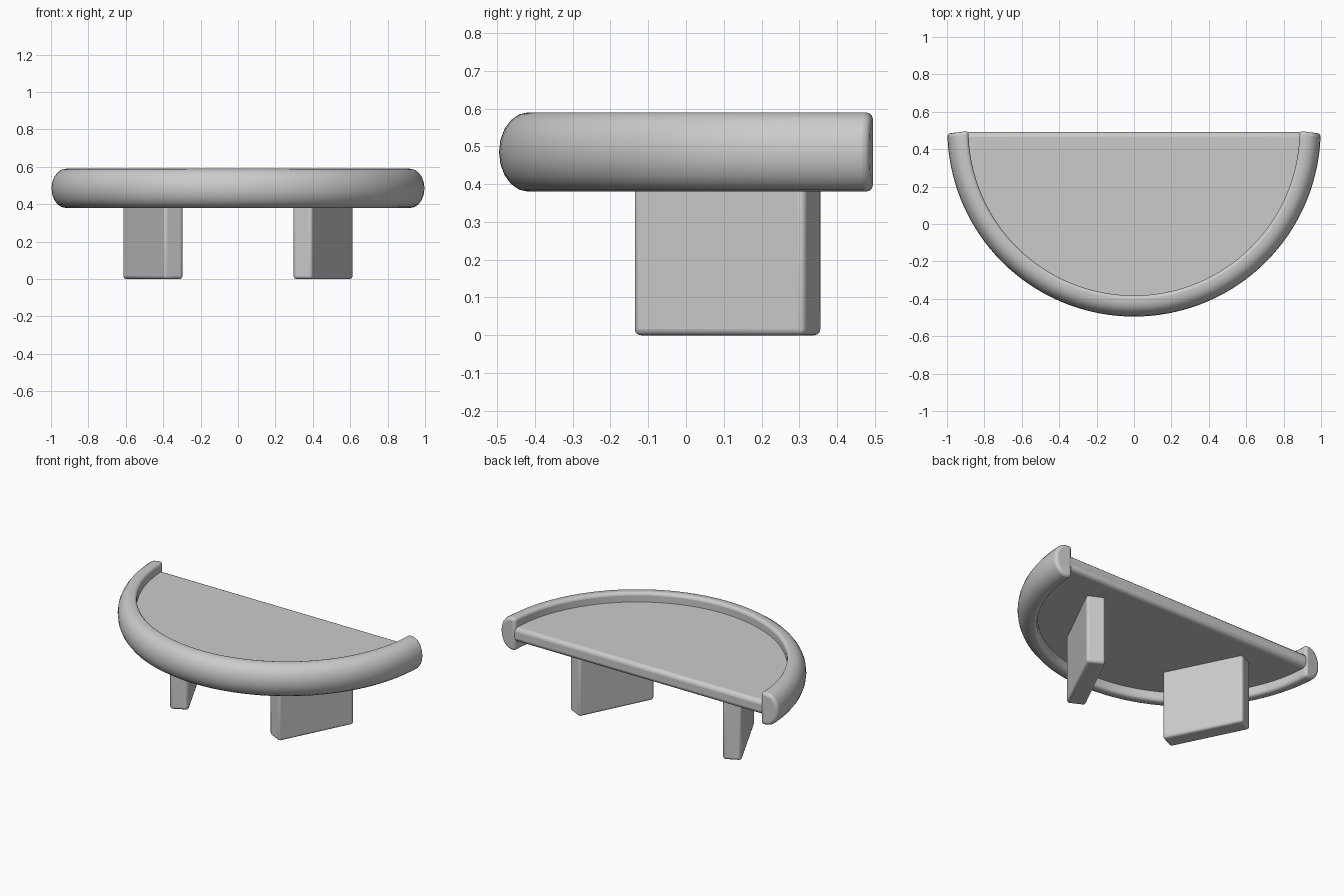
import bpy, bmesh, math

if "Cube" in bpy.data.objects:
    bpy.data.objects.remove(bpy.data.objects["Cube"])

CY = 0.503          # centre of the half circle
Z_MID = 0.485       # mid height of rim and board
STEPS = 64


def finish(name, bm, bevel, segments):
    bmesh.ops.recalc_face_normals(bm, faces=bm.faces)
    mesh = bpy.data.meshes.new(name)
    bm.to_mesh(mesh)
    bm.free()
    obj = bpy.data.objects.new(name, mesh)
    bpy.context.collection.objects.link(obj)
    mod = obj.modifiers.new("soft_edges", 'BEVEL')
    mod.width = bevel
    mod.segments = segments
    mod.limit_method = 'ANGLE'
    mod.angle_limit = math.radians(50)
    mod.use_clamp_overlap = False
    bpy.ops.object.select_all(action='DESELECT')
    obj.select_set(True)
    bpy.context.view_layer.objects.active = obj
    bpy.ops.object.shade_smooth_by_angle(angle=math.radians(40))
    return obj


# Rim: D-shaped section swept around a half circle
R_IN, R_FLAT, R_OUT, HALF = 0.885, 0.92, 0.998, 0.105
section = [(R_IN, -HALF)]
for i in range(11):
    t = -math.pi / 2 + math.pi * i / 10
    section.append((R_FLAT + (R_OUT - R_FLAT) * math.cos(t), HALF * math.sin(t)))
section.append((R_IN, HALF))

bm = bmesh.new()
rings = []
for i in range(STEPS + 1):
    a = math.pi + math.pi * i / STEPS
    ring = []
    for r, z in section:
        y = CY + r * math.sin(a)
        if i in (0, STEPS):                      # slightly angled ends
            y = 0.497 - (r - R_IN) * 0.12
        ring.append(bm.verts.new((r * math.cos(a), y, Z_MID + z)))
    rings.append(ring)
n = len(section)
for a, b in zip(rings, rings[1:]):
    for j in range(n):
        k = (j + 1) % n
        bm.faces.new((a[j], a[k], b[k], b[j]))
bm.faces.new(rings[0])
bm.faces.new(rings[-1])
finish("rim", bm, 0.018, 3)

# Board: half disc tucked into the rim
bm = bmesh.new()
R_BOARD, THICK, BACK = 0.912, 0.09, 0.491
outline = []
for i in range(STEPS + 1):
    a = math.pi + math.pi * i / STEPS
    y = min(CY + R_BOARD * math.sin(a), BACK)
    outline.append(bm.verts.new((R_BOARD * math.cos(a), y, Z_MID - THICK / 2)))
face = bm.faces.new(outline)
top = bmesh.ops.extrude_face_region(bm, geom=[face])
bmesh.ops.translate(bm, vec=(0, 0, THICK),
                    verts=[g for g in top["geom"] if isinstance(g, bmesh.types.BMVert)])
finish("board", bm, 0.025, 3)

# Legs: two slabs splayed outwards to the back
for side, name in ((-1, "left_leg"), (1, "right_leg")):
    height = 0.45
    bm = bmesh.new()
    bmesh.ops.create_cube(bm, size=1)
    bmesh.ops.scale(bm, vec=(0.112, 0.505, height), verts=bm.verts)
    leg = finish(name, bm, 0.016, 3)
    leg.location = (side * 0.455, 0.11, height / 2)
    leg.rotation_euler.z = -side * math.radians(26.5)
